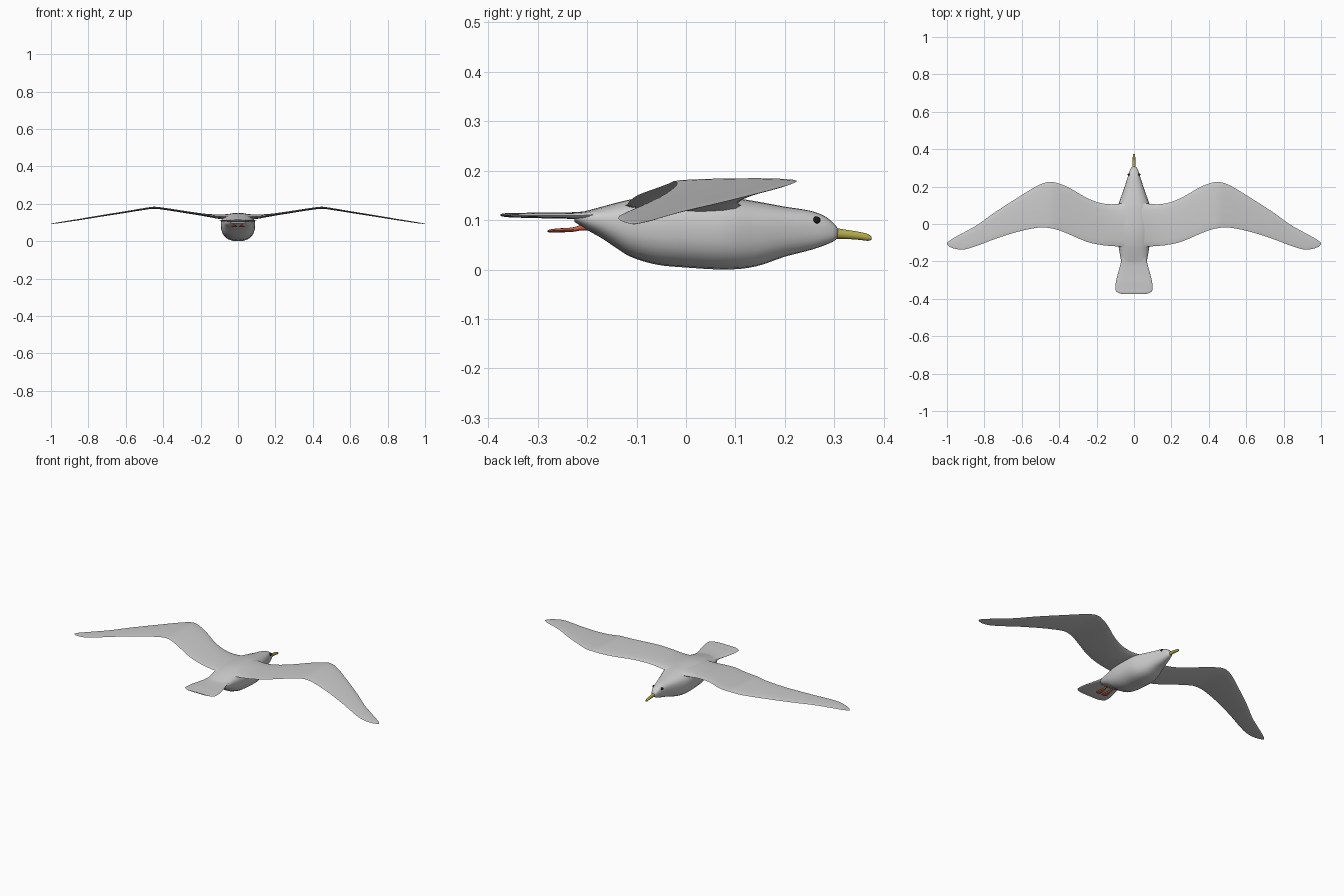
import bpy, bmesh, math
from mathutils import Vector


def smooth_keys(keys, steps):
    """Catmull-Rom interpolation between section keys."""
    out = []
    for i in range(len(keys) - 1):
        p = [keys[max(0, min(len(keys) - 1, i + k))] for k in (-1, 0, 1, 2)]
        for s in range(steps):
            t = s / steps
            out.append([0.5 * (2 * b + (c - a) * t + (2 * a - 5 * b + 4 * c - d) * t * t
                               + (3 * b - a - 3 * c + d) * t ** 3) for a, b, c, d in zip(*p)])
    return out + [list(keys[-1])]


def skin(name, rings, color=None):
    """Bridge closed rings into one smooth object."""
    bm = bmesh.new()
    loops = [[bm.verts.new(p) for p in r] for r in rings]
    n = len(loops[0])
    for a, b in zip(loops, loops[1:]):
        for i in range(n):
            j = (i + 1) % n
            bm.faces.new((a[i], a[j], b[j], b[i]))
    bm.faces.new(loops[0][::-1])
    bm.faces.new(loops[-1])
    bmesh.ops.recalc_face_normals(bm, faces=bm.faces)
    me = bpy.data.meshes.new(name)
    bm.to_mesh(me)
    bm.free()
    ob = bpy.data.objects.new(name, me)
    bpy.context.collection.objects.link(ob)
    finish(ob, color)
    return ob


def finish(ob, color):
    bpy.ops.object.select_all(action='DESELECT')
    ob.select_set(True)
    bpy.context.view_layer.objects.active = ob
    bpy.ops.object.shade_smooth_by_angle(angle=math.radians(50))
    if color:
        mat = bpy.data.materials.new(ob.name + "_colour")
        mat.diffuse_color = (*color, 1)
        ob.data.materials.append(mat)


def spow(v, e):
    return math.copysign(abs(v) ** e, v)


def loft_y(name, keys, x=0, mid=0.5, power=2.0, steps=4, n=24, color=None):
    """Keys: y, bottom z, top z, half width. Widest point at fraction mid."""
    rings = []
    for y, zb, zt, w in smooth_keys(keys, steps):
        zm = zb + (zt - zb) * mid
        ring = []
        for i in range(n):
            a = 2 * math.pi * i / n
            c, s = spow(math.cos(a), 2 / power), spow(math.sin(a), 2 / power)
            ring.append(Vector((x + w * c, y, zm + s * ((zt - zm) if s > 0 else (zm - zb)))))
        rings.append(ring)
    return skin(name, rings, color)


# body with head
loft_y("body", [
    (-0.225, 0.096, 0.112, 0.045), (-0.20, 0.080, 0.119, 0.066), (-0.17, 0.063, 0.127, 0.074),
    (-0.14, 0.043, 0.135, 0.079), (-0.11, 0.025, 0.142, 0.084), (-0.06, 0.010, 0.149, 0.090),
    (0.0, 0.004, 0.151, 0.092), (0.08, 0.0, 0.147, 0.089), (0.14, 0.006, 0.138, 0.071),
    (0.20, 0.026, 0.127, 0.050), (0.25, 0.039, 0.119, 0.034), (0.28, 0.049, 0.108, 0.025),
    (0.30, 0.058, 0.092, 0.016), (0.307, 0.066, 0.082, 0.008)], mid=0.6, power=2.5)

# tail fan
loft_y("tail", [
    (-0.12, 0.100, 0.132, 0.055), (-0.17, 0.101, 0.124, 0.064), (-0.21, 0.102, 0.117, 0.071),
    (-0.26, 0.103, 0.115, 0.085), (-0.31, 0.104, 0.115, 0.097), (-0.345, 0.105, 0.114, 0.099),
    (-0.363, 0.106, 0.114, 0.092), (-0.375, 0.108, 0.112, 0.065)], power=2.6)

# beak
loft_y("beak", [
    (0.295, 0.062, 0.085, 0.010), (0.32, 0.062, 0.081, 0.008), (0.35, 0.060, 0.076, 0.007),
    (0.367, 0.058, 0.072, 0.006), (0.375, 0.060, 0.066, 0.003)], n=12, color=(0.45, 0.40, 0.07))

# wings: x, leading y, trailing y, mid z, thickness
wing_keys = [
    (0.04, 0.115, -0.125, 0.130, 0.034), (0.10, 0.106, -0.119, 0.131, 0.026),
    (0.17, 0.110, -0.113, 0.139, 0.016), (0.25, 0.138, -0.096, 0.151, 0.013),
    (0.34, 0.190, -0.058, 0.165, 0.012), (0.40, 0.216, -0.034, 0.174, 0.012),
    (0.45, 0.225, -0.022, 0.179, 0.012), (0.51, 0.208, -0.019, 0.171, 0.011),
    (0.62, 0.142, -0.041, 0.153, 0.010), (0.74, 0.065, -0.079, 0.134, 0.009),
    (0.83, 0.000, -0.113, 0.119, 0.008), (0.90, -0.040, -0.135, 0.108, 0.007),
    (0.95, -0.067, -0.134, 0.100, 0.006), (0.985, -0.088, -0.122, 0.095, 0.004),
    (1.0, -0.102, -0.109, 0.092, 0.002)]
for side, label in ((1, "right"), (-1, "left")):
    rings = []
    for x, yl, yt, z, th in smooth_keys(wing_keys, 3):
        ring = []
        for i in range(16):
            a = 2 * math.pi * i / 16
            u = (1 - math.cos(a)) / 2
            h = math.sin(a) * th / 2 * (1.15 - 0.5 * u)
            ring.append(Vector((side * x, yl + (yt - yl) * u, z + h)))
        rings.append(ring)
    skin(label + "_wing", rings)

    # eye
    bpy.ops.mesh.primitive_uv_sphere_add(segments=16, ring_count=10, radius=0.0075,
                                         location=(side * 0.0265, 0.264, 0.100))
    eye = bpy.context.object
    eye.name = label + "_eye"
    finish(eye, (0.01, 0.01, 0.01))

    # tucked foot
    loft_y(label + "_foot", [
        (-0.18, 0.078, 0.092, 0.006), (-0.21, 0.079, 0.090, 0.006), (-0.23, 0.076, 0.085, 0.009),
        (-0.26, 0.075, 0.083, 0.015), (-0.275, 0.075, 0.081, 0.016), (-0.28, 0.076, 0.079, 0.012)],
        x=side * 0.02, n=12, color=(0.6, 0.12, 0.06))
